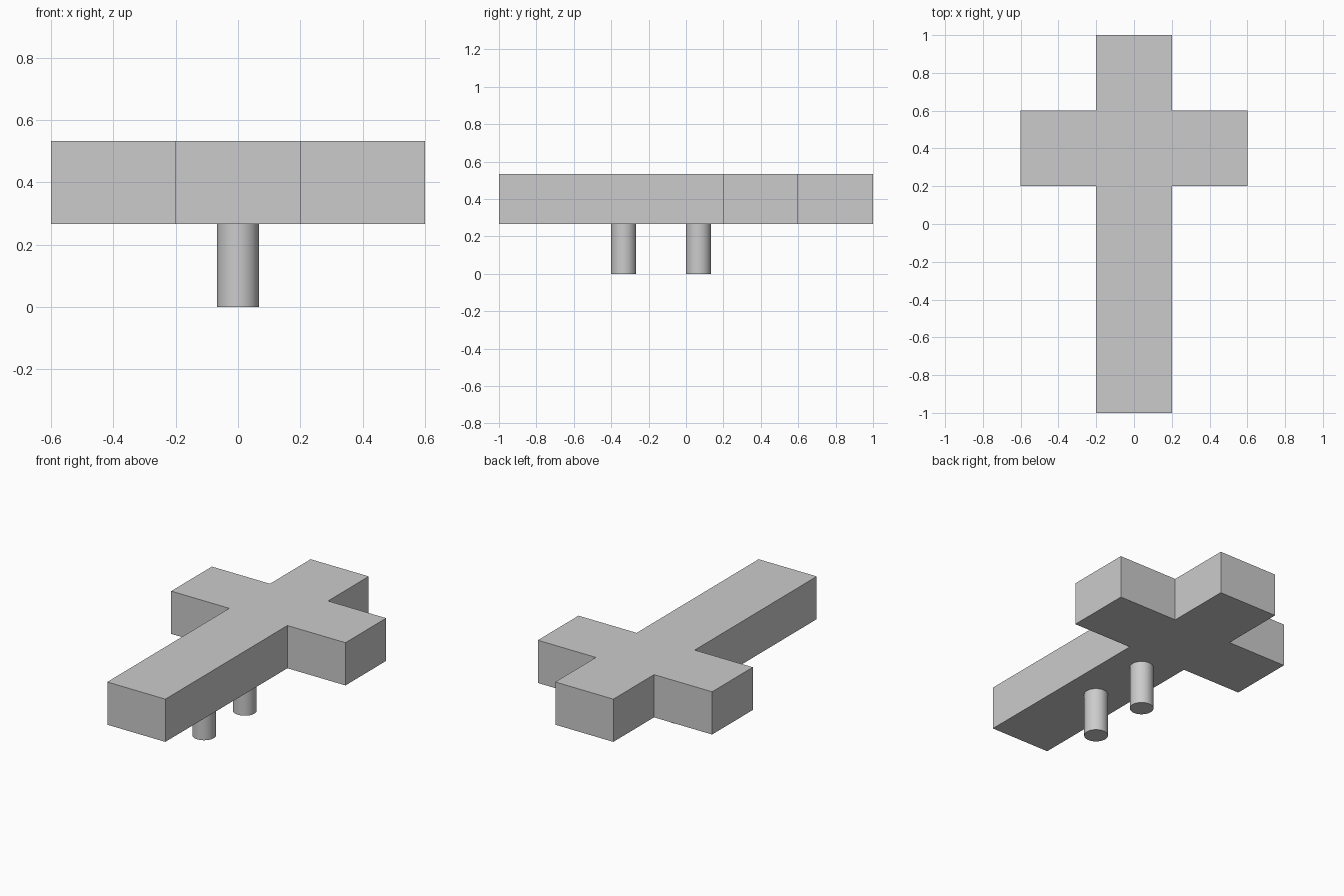
import bpy
import bmesh

cube = bpy.data.objects.get("Cube")
if cube:
    bpy.data.objects.remove(cube, do_unlink=True)

BOTTOM, TOP = 0.267, 0.533
PEG_RADIUS = 0.067

grey = bpy.data.materials.new("light_grey")
grey.use_nodes = True
colour = (0.6, 0.6, 0.6, 1)
grey.diffuse_color = colour
grey.node_tree.nodes["Principled BSDF"].inputs["Base Color"].default_value = colour

# Cross-shaped body: mirrored half outline, extruded upward
half = [(0.2, -1), (0.2, 0.2), (0.6, 0.2), (0.6, 0.6), (0.2, 0.6), (0.2, 1)]
outline = half + [(-x, y) for x, y in reversed(half)]
bm = bmesh.new()
base = bm.faces.new([bm.verts.new((x, y, BOTTOM)) for x, y in outline])
extruded = bmesh.ops.extrude_face_region(bm, geom=[base], use_keep_orig=True)["geom"]
bmesh.ops.translate(bm, vec=(0, 0, TOP - BOTTOM),
                    verts=[g for g in extruded if isinstance(g, bmesh.types.BMVert)])
bmesh.ops.recalc_face_normals(bm, faces=bm.faces)
mesh = bpy.data.meshes.new("cross_body")
bm.to_mesh(mesh)
bm.free()
mesh.materials.append(grey)
body = bpy.data.objects.new("cross_body", mesh)
bpy.context.collection.objects.link(body)

# Two round pegs under the long arm
for name, y in (("front_peg", -0.333), ("back_peg", 0.067)):
    bpy.ops.mesh.primitive_cylinder_add(vertices=48, radius=PEG_RADIUS, depth=BOTTOM,
                                        location=(0, y, BOTTOM / 2))
    peg = bpy.context.object
    peg.name = name
    peg.data.materials.append(grey)
    bpy.ops.object.shade_smooth_by_angle()
